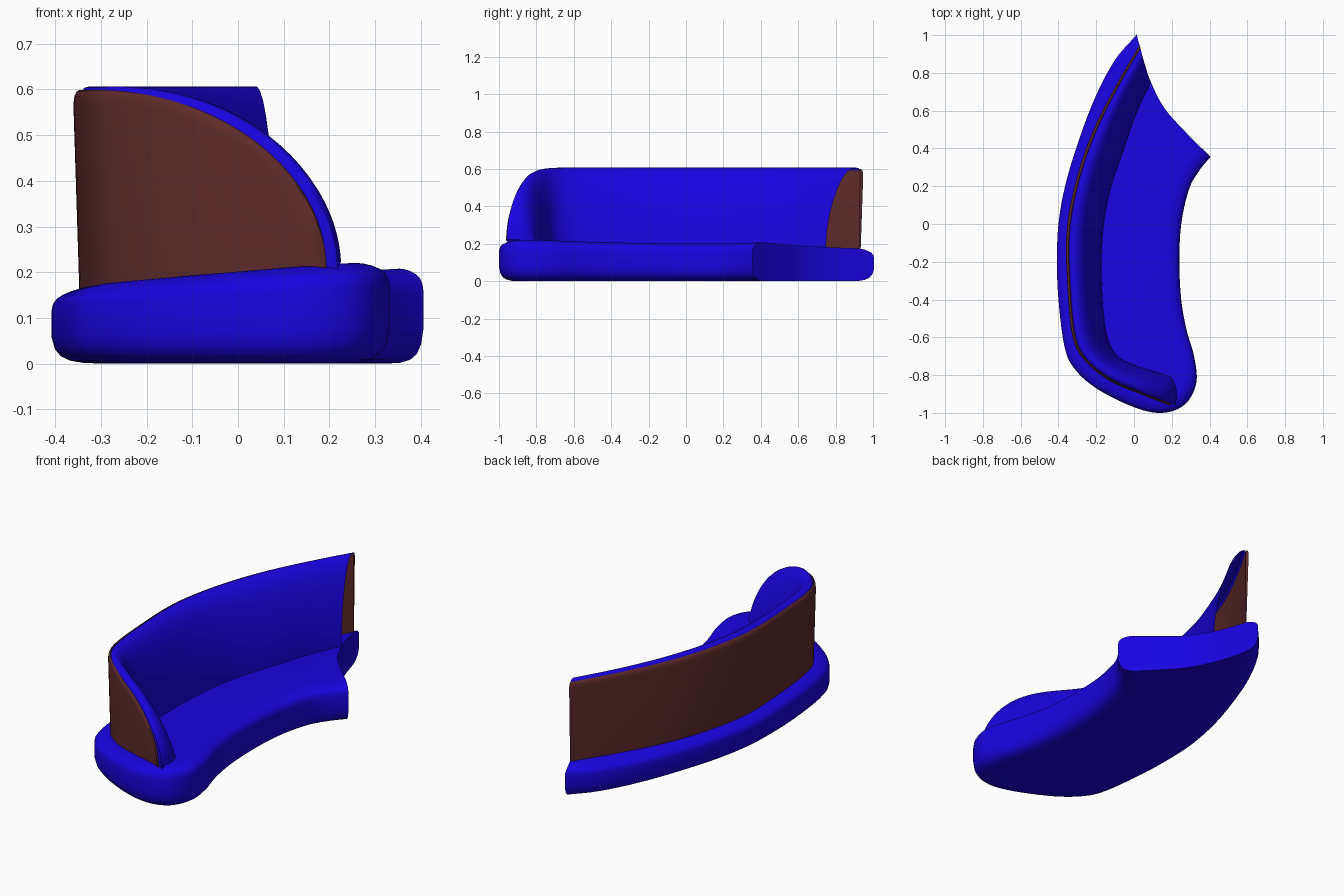
import bpy, bmesh, math
from mathutils import Vector

if "Cube" in bpy.data.objects:
    bpy.data.objects.remove(bpy.data.objects["Cube"])


def material(name, rgb):
    m = bpy.data.materials.new(name)
    m.diffuse_color = (*rgb, 1)
    m.use_nodes = True
    m.node_tree.nodes["Principled BSDF"].inputs["Base Color"].default_value = m.diffuse_color
    return m


BLUE = material("blue fabric", (0.010, 0.001, 0.74))
BROWN = material("brown leather", (0.11, 0.024, 0.023))


def spline(pts, v, closed=False):
    """Catmull-Rom point at parameter v."""
    n = len(pts)
    i = int(math.floor(v)) if closed else min(int(v), n - 2)
    t = v - i
    get = lambda k: Vector(pts[k % n] if closed else pts[max(0, min(n - 1, k))])
    a, b, c, d = (get(i + k) for k in (-1, 0, 1, 2))
    return 0.5 * (2 * b + (c - a) * t + (2 * a - 5 * b + 4 * c - d) * t * t
                  + (3 * b - a - 3 * c + d) * t ** 3)


def seat_top(x, y):
    """Sloping plane of the seat."""
    return 0.187 + 0.077 * x - 0.016 * y


def loft(name, rows, mats, marked=()):
    """Closed rings joined row to row, capped at both ends; marked strips get slot 1."""
    bm = bmesh.new()
    vs = [[bm.verts.new(p) for p in r] for r in rows]
    k = len(rows[0])
    for a, b in zip(vs, vs[1:]):
        for j in range(k):
            f = bm.faces.new((a[j], a[(j + 1) % k], b[(j + 1) % k], b[j]))
            f.material_index = 1 if j in marked else 0
    bm.faces.new(vs[0])
    bm.faces.new(vs[-1])
    bmesh.ops.recalc_face_normals(bm, faces=bm.faces)
    me = bpy.data.meshes.new(name)
    bm.to_mesh(me)
    bm.free()
    for m in mats:
        me.materials.append(m)
    ob = bpy.data.objects.new(name, me)
    bpy.context.collection.objects.link(ob)
    return ob


# Cutter for the concave end, shared by seat and backrest
cut_pts = [(-0.015, 1.2), (0.016, 1.0), (0.032, 0.94), (0.053, 0.86), (0.09, 0.75),
           (0.16, 0.615), (0.27, 0.49), (0.405, 0.357), (0.6, 0.18)]
poly = [spline(cut_pts, i / 6) for i in range(49)]
poly += [Vector(p) for p in ((1.2, 0.18), (1.2, 1.6), (-0.015, 1.6))]
cutter = loft("end_cutter", [[(p.x, p.y, z) for p in poly] for z in (-0.5, 1.2)], [BLUE, BROWN])
for f in cutter.data.polygons:
    f.material_index = 1
cutter.hide_render = True


def finish(ob, angle=40):
    """Cut the concave end, then shade smooth."""
    mod = ob.modifiers.new("end cut", 'BOOLEAN')
    mod.operation, mod.solver, mod.object = 'DIFFERENCE', 'EXACT', cutter
    bpy.ops.object.select_all(action='DESELECT')
    bpy.context.view_layer.objects.active = ob
    ob.select_set(True)
    bpy.ops.object.modifier_apply(modifier=mod.name)
    bpy.ops.object.shade_smooth_by_angle(angle=math.radians(angle))


# Seat: curved plan outline, rounded top and bottom edges
outline = [(0.012, 1.0), (-0.103, 0.865), (-0.21, 0.66), (-0.30, 0.42), (-0.365, 0.2),
           (-0.40, 0.0), (-0.408, -0.2), (-0.40, -0.4), (-0.37, -0.64), (-0.32, -0.76),
           (-0.2, -0.87), (0.0, -0.97), (0.15, -1.0), (0.27, -0.955), (0.33, -0.84),
           (0.318, -0.7), (0.278, -0.56), (0.25, -0.4), (0.24, -0.2), (0.25, 0.0),
           (0.29, 0.18), (0.34, 0.275), (0.405, 0.355), (0.5, 0.46), (0.6, 0.8),
           (0.35, 1.15), (0.12, 1.13)]
edge = [(0.11, 0), (0.07, 0.008), (0.04, 0.04), (0.02, 0.10), (0.007, 0.20), (0, 0.36),
        (0, 0.74), (0.003, 0.82), (0.011, 0.885), (0.022, 0.925), (0.04, 0.965),
        (0.058, 0.99), (0.072, 1)]
rows = []
for inset, f in edge:
    row = []
    for i in range(len(outline) * 5):
        p = spline(outline, i / 5, True)
        t = (spline(outline, i / 5 + 0.02, True) - spline(outline, i / 5 - 0.02, True)).normalized()
        x, y = p.x - t.y * inset, p.y + t.x * inset
        row.append((x, y, seat_top(x, y) * f))
    rows.append(row)
seat = loft("seat", rows, [BLUE])
finish(seat)
for f in seat.data.polygons:
    f.material_index = 0

# Backrest paths: outer face and inner foot, wrapping into the arm
outer = [(0.14, 1.11), (0.03, 0.948), (-0.12, 0.688), (-0.235, 0.45), (-0.315, 0.2),
         (-0.358, -0.05), (-0.352, -0.34), (-0.325, -0.60), (-0.26, -0.725),
         (-0.13, -0.83), (0.03, -0.90), (0.215, -0.97)]
inner = [(0.26, 1.0), (0.15, 0.855), (0.03, 0.625), (-0.055, 0.39), (-0.13, 0.16),
         (-0.166, -0.07), (-0.170, -0.33), (-0.145, -0.58), (-0.09, -0.695),
         (0.0, -0.745), (0.09, -0.775), (0.2, -0.81)]


def backrest(name, section, v_end, scale, power, bulge, mats, marked=()):
    """Sweep a section between both paths; height falls in a quarter curve on the arm."""
    vs = [7 * i / 42 for i in range(42)]
    vs += [7 + (v_end - 7) * math.sin(math.pi / 2 * i / 30) for i in range(31)]
    x0, x1 = -0.325, spline(outer, v_end).x
    rows = []
    for v in vs:
        a, b = spline(outer, v), spline(inner, v)
        u = min(1, max(0, (a.x - x0) / (x1 - x0))) if v > 7 else 0
        h = max(0.04, (1 - u ** power) ** 0.5) * scale
        row = []
        for t, f in section:
            p = a.lerp(b, t)
            p.x += bulge * u ** 4 * math.sin(math.pi * t)
            zb = seat_top(p.x, p.y) - 0.012
            row.append((p.x, p.y, zb + (0.607 - zb) * h * f))
        rows.append(row)
    ob = loft(name, rows, mats, marked)
    finish(ob)
    return ob


# Padded cushion: a shell, open at the cut end and behind
pad = [(0.11, 0), (0.07, 0.94), (0.09, 0.975), (0.13, 0.993), (0.19, 1.0), (0.27, 0.994),
       (0.36, 0.973), (0.46, 0.93), (0.57, 0.855), (0.69, 0.735), (0.81, 0.575),
       (0.90, 0.42), (0.97, 0.24), (1.0, 0.08), (1.0, 0)]
cushion = backrest("back_cushion", pad, 11, 1.0, 2.2, 0.018, [BLUE, BROWN], (0, len(pad) - 1))
bm = bmesh.new()
bm.from_mesh(cushion.data)
hidden = [f for f in bm.faces if f.material_index == 1 and f.calc_center_median().y > -0.5]
bmesh.ops.delete(bm, geom=hidden, context='FACES')
for f in bm.faces:
    f.material_index = 0
bm.to_mesh(cushion.data)
bm.free()

# Thin brown outer panel
backrest("outer_panel",
         [(0.07, 0), (0.0, 0.93), (0.012, 0.97), (0.04, 0.993), (0.07, 1.0), (0.09, 0.98),
          (0.10, 0)], 10.83, 0.982, 2.0, 0, [BROWN, BROWN])

bpy.data.objects.remove(cutter, do_unlink=True)
